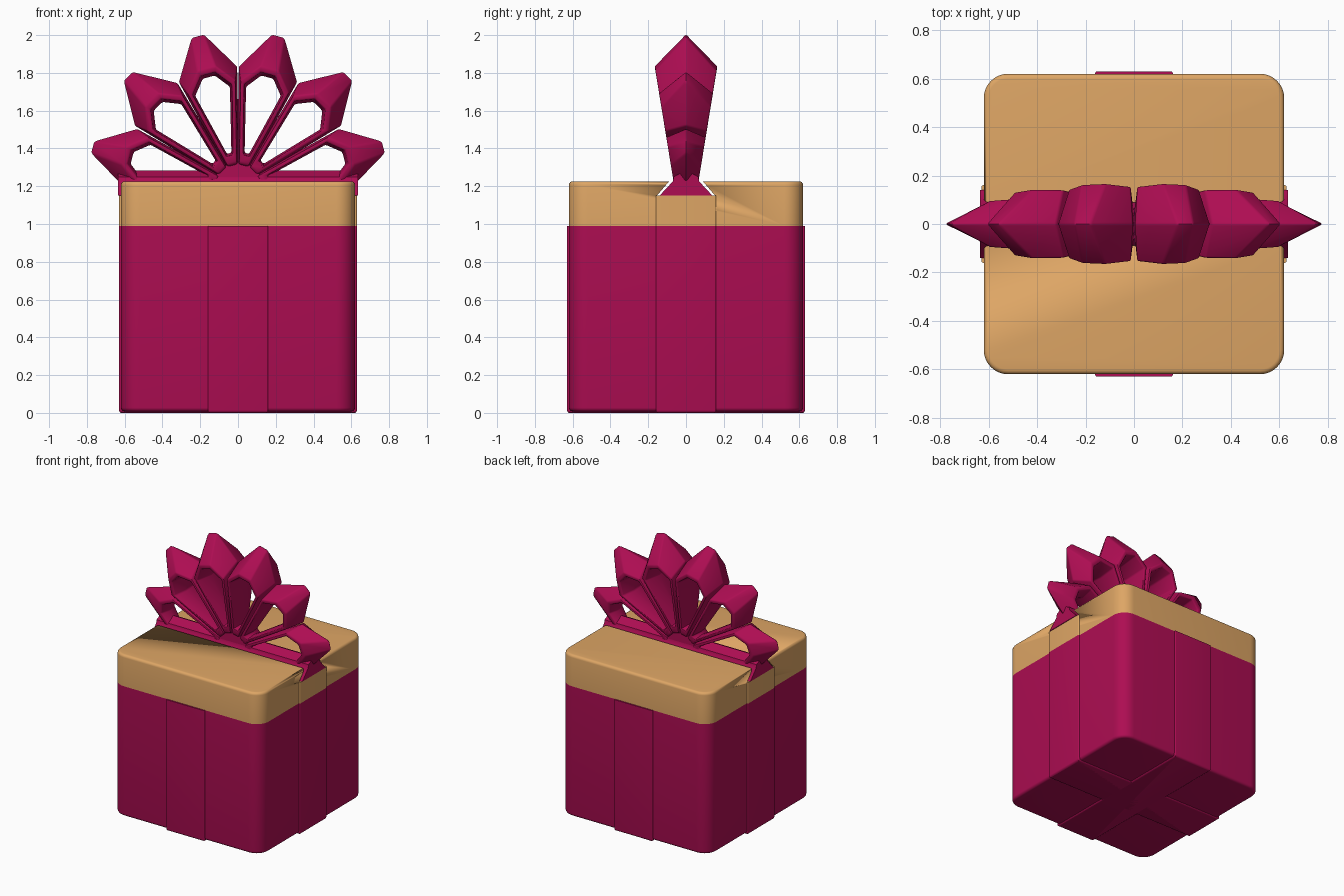
import bpy, bmesh
from math import sin, cos, radians

if "Cube" in bpy.data.objects:
    bpy.data.objects.remove(bpy.data.objects["Cube"])


def material(name, rgb):
    m = bpy.data.materials.new(name)
    m.diffuse_color = (*rgb, 1)
    m.use_nodes = True
    m.node_tree.nodes["Principled BSDF"].inputs["Base Color"].default_value = m.diffuse_color
    return m


MAGENTA = material("magenta", (0.42, 0.004, 0.085))
TAN = material("tan", (0.73, 0.38, 0.13))


def finish(bm, name, mat, angle=35, bevel=0.0):
    bmesh.ops.recalc_face_normals(bm, faces=bm.faces[:])
    me = bpy.data.meshes.new(name)
    bm.to_mesh(me)
    bm.free()
    ob = bpy.data.objects.new(name, me)
    bpy.context.collection.objects.link(ob)
    me.materials.append(mat)
    bpy.ops.object.select_all(action='DESELECT')
    bpy.context.view_layer.objects.active = ob
    ob.select_set(True)
    if bevel:
        b = ob.modifiers.new("bevel", 'BEVEL')
        b.width, b.segments, b.limit_method = bevel, 2, 'ANGLE'
        bpy.ops.object.modifier_apply(modifier=b.name)
    bpy.ops.object.shade_smooth_by_angle(angle=radians(angle))
    return ob


def rounded_box(name, mat, hx, hy, z0, z1, corner, round_top=0, round_bottom=0):
    bm = bmesh.new()
    bmesh.ops.create_cube(bm, size=1)
    for v in bm.verts:
        v.co = (v.co.x * 2 * hx, v.co.y * 2 * hy, z1 if v.co.z > 0 else z0)
    upright = [e for e in bm.edges if abs(e.verts[0].co.z - e.verts[1].co.z) > 1e-4]
    bmesh.ops.bevel(bm, geom=upright, offset=corner, segments=8, profile=0.5, affect='EDGES')
    for z, r in ((z1, round_top), (z0, round_bottom)):
        if r:
            rim = [e for e in bm.edges if all(abs(v.co.z - z) < 1e-5 for v in e.verts)]
            bmesh.ops.bevel(bm, geom=rim, offset=r, segments=4, profile=0.5, affect='EDGES')
    return finish(bm, name, mat)


def prism_x(name, mat, half, hx):
    """Symmetric (y, z) profile extruded along x."""
    pts = half + [(-y, z) for y, z in reversed(half) if y > 0]
    bm = bmesh.new()
    f = bm.faces.new([bm.verts.new((-hx, y, z)) for y, z in pts])
    new = bmesh.ops.extrude_face_region(bm, geom=[f])['geom']
    for v in new:
        if isinstance(v, bmesh.types.BMVert):
            v.co.x = hx
    return finish(bm, name, mat)


# box body and its wrapped ribbon bands
rounded_box("box_body", MAGENTA, 0.62, 0.62, 0.008, 0.99, 0.1, 0, 0.02)
rounded_box("body_ribbon_y", MAGENTA, 0.16, 0.63, 0, 0.99, 0.008, 0, 0.015)
rounded_box("body_ribbon_x", MAGENTA, 0.63, 0.16, 0, 0.99, 0.008, 0, 0.015)

# lid and its ribbon bands
lid = rounded_box("lid", TAN, 0.62, 0.62, 0.99, 1.226, 0.1, 0.02)
band = rounded_box("lid_ribbon_y", TAN, 0.16, 0.63, 0.99, 1.232, 0.008, 0.015)
rounded_box("lid_ribbon_x", TAN, 0.63, 0.16, 0.99, 1.15, 0.008)

# dovetail groove across the lid
groove = prism_x("groove_cutter", TAN, [(0.155, 1.149), (0.077, 1.24), (0.077, 1.3)], 0.8)
groove.hide_render = True
for ob in (lid, band):
    m = ob.modifiers.new("groove", 'BOOLEAN')
    m.operation, m.solver, m.object = 'DIFFERENCE', 'EXACT', groove
    bpy.context.view_layer.objects.active = ob
    bpy.ops.object.modifier_apply(modifier=m.name)
bpy.data.objects.remove(groove)

# dovetail rail that carries the bow
prism_x("bow_rail", MAGENTA, [(0.14, 1.15), (0.07, 1.225), (0.065, 1.25), (0, 1.283)], 0.635)

# bow petals: half outlines as (across, along), base to tip
OUTER = [(0.030, 0.09), (0.160, 0.615), (0.034, 0.825)]
RIM_OUT = [(0.026, 0.12), (0.132, 0.545), (0.050, 0.645)]
RIM_IN = [(0.018, 0.17), (0.108, 0.530), (0.040, 0.615)]
HOLE = [(0.012, 0.18), (0.095, 0.520), (0.033, 0.598)]


def add_petal(bm, degrees, scale):
    a = radians(degrees)

    def ring(half, side):
        verts = []
        for u, v in half + [(-u, v) for u, v in reversed(half)]:
            u, v = u * scale, v * scale
            x = v * cos(a) + u * sin(a)
            z = 1.2 + v * sin(a) - u * cos(a)
            # bow gets thicker with height
            verts.append(bm.verts.new((x, side * (0.07 + 0.164 * (z - 1.25)), z)))
        return verts

    rings = [ring(OUTER, 0), ring(RIM_OUT, -1), ring(RIM_IN, -1),
             ring(HOLE, 0), ring(RIM_IN, 1), ring(RIM_OUT, 1)]
    n = len(rings[0])
    for k, r in enumerate(rings):
        s = rings[(k + 1) % len(rings)]
        for i in range(n):
            j = (i + 1) % n
            bm.faces.new((r[i], r[j], s[j], s[i]))


petals = bmesh.new()
for deg, scale in ((15, 0.97), (45, 1), (75, 1), (105, 1), (135, 1), (165, 0.97)):
    add_petal(petals, deg, scale)
finish(petals, "bow_petals", MAGENTA, bevel=0.008)

# solid hub where the petals meet
hub = bmesh.new()
bmesh.ops.create_cone(hub, cap_ends=True, segments=12, radius1=0.13, radius2=0.13, depth=0.13)
for v in hub.verts:
    v.co = (v.co.x, v.co.z, v.co.y + 1.2)
bmesh.ops.bisect_plane(hub, geom=hub.verts[:] + hub.edges[:] + hub.faces[:],
                       plane_co=(0, 0, 1.2), plane_no=(0, 0, -1), clear_outer=True)
finish(hub, "bow_hub", MAGENTA)
